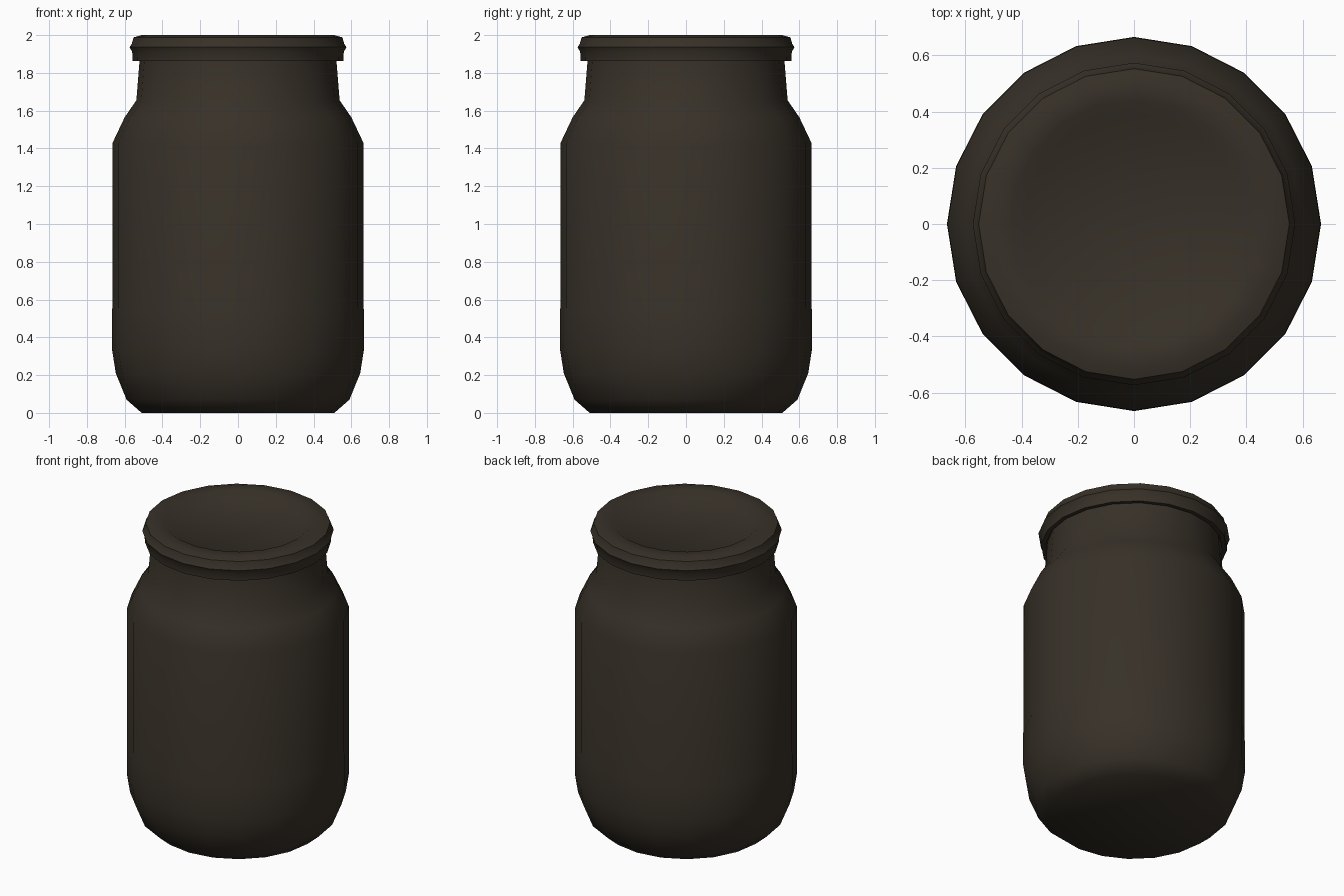
import bpy, bmesh, math

if "Cube" in bpy.data.objects:
    bpy.data.objects.remove(bpy.data.objects["Cube"])

SIDES = 20


def lathe(name, profile, mat, angle):
    """Revolve (radius, z) points round the z axis; radius 0 makes a pole."""
    bm = bmesh.new()
    rings = []
    for r, z in profile:
        if r == 0:
            rings.append([bm.verts.new((0, 0, z))] * SIDES)
        else:
            rings.append([bm.verts.new((r * math.cos(a), r * math.sin(a), z))
                          for a in (math.tau * i / SIDES for i in range(SIDES))])
    for low, high in zip(rings, rings[1:]):
        for i in range(SIDES):
            j = (i + 1) % SIDES
            bm.faces.new(dict.fromkeys((low[i], low[j], high[j], high[i])))
    bmesh.ops.recalc_face_normals(bm, faces=bm.faces)
    mesh = bpy.data.meshes.new(name)
    bm.to_mesh(mesh)
    bm.free()
    obj = bpy.data.objects.new(name, mesh)
    bpy.context.collection.objects.link(obj)
    mesh.materials.append(mat)
    bpy.ops.object.select_all(action='DESELECT')
    obj.select_set(True)
    bpy.context.view_layer.objects.active = obj
    bpy.ops.object.shade_smooth_by_angle(angle=math.radians(angle))
    return obj


brown = bpy.data.materials.new("dark_brown")
brown.diffuse_color = (0.038, 0.030, 0.021, 1)
brown.use_nodes = True
brown.node_tree.nodes["Principled BSDF"].inputs["Base Color"].default_value = brown.diffuse_color

# Jar: rounded base, straight wall, sloping shoulder and neck
lathe("jar_body", [(0, 0), (0.51, 0), (0.59, 0.07), (0.647, 0.21),
                   (0.666, 0.33), (0.666, 0.55), (0.664, 0.56), (0.664, 1.43),
                   (0.60, 1.565), (0.538, 1.655), (0.52, 1.88), (0, 1.88)],
      brown, 60)

# Lid: skirt with a bead, rolled top edge and a dished centre
lathe("lid", [(0, 1.89), (0.515, 1.89), (0.53, 1.865), (0.558, 1.863), (0.56, 1.91),
              (0.574, 1.937), (0.562, 1.955), (0.553, 1.988), (0.51, 2.0),
              (0.44, 2.0), (0.39, 1.968), (0, 1.968)],
      brown, 50)
